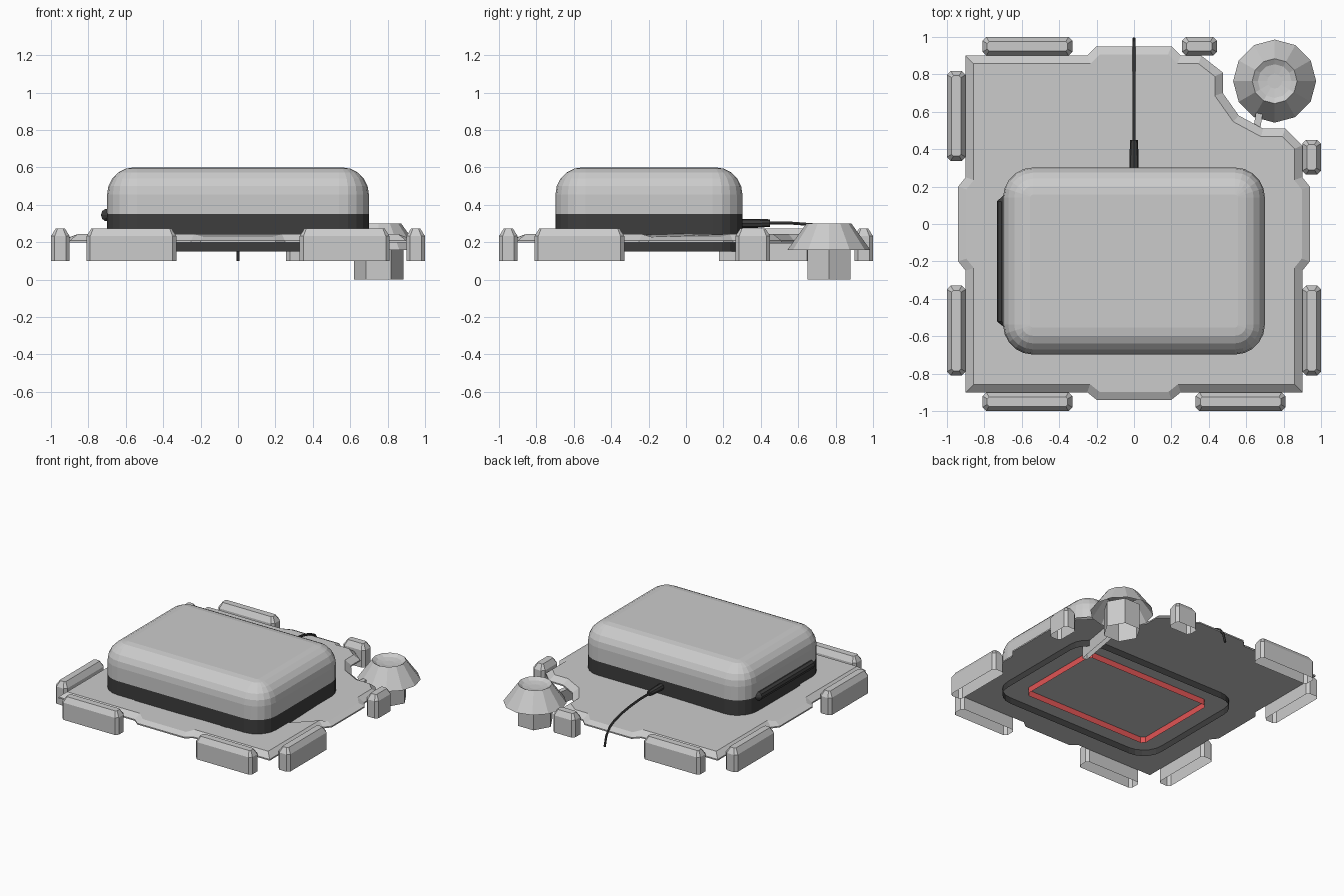
import bpy, bmesh, math
from mathutils import Vector

if "Cube" in bpy.data.objects:
    bpy.data.objects.remove(bpy.data.objects["Cube"])


def mat(name, rgb):
    m = bpy.data.materials.new(name)
    m.diffuse_color = (*rgb, 1)
    m.use_nodes = True
    m.node_tree.nodes["Principled BSDF"].inputs["Base Color"].default_value = m.diffuse_color
    return m


LIGHT = mat("light grey", (0.6, 0.6, 0.6))
DARK = mat("dark grey", (0.048, 0.048, 0.048))
RED = mat("red", (0.75, 0.09, 0.09))


def loft(name, loops, mats, rule=None, cap_start=True, cap_end=True):
    """Skin a list of equal-length point loops; rule(face) gives a material index."""
    bm = bmesh.new()
    rings = [[bm.verts.new(p) for p in lp] for lp in loops]
    n = len(rings[0])
    for a, b in zip(rings, rings[1:]):
        for i in range(n):
            j = (i + 1) % n
            bm.faces.new((a[i], a[j], b[j], b[i]))
    if cap_start:
        bm.faces.new(rings[0][::-1])
    if cap_end:
        bm.faces.new(rings[-1])
    if rule:
        for f in bm.faces:
            f.material_index = rule(f)
    me = bpy.data.meshes.new(name)
    bm.to_mesh(me)
    bm.free()
    for m in mats:
        me.materials.append(m)
    ob = bpy.data.objects.new(name, me)
    bpy.context.collection.objects.link(ob)
    return ob


def rounded(cx, cy, hx, hy, r, z, seg):
    """Rounded rectangle loop, counter-clockwise."""
    pts = []
    for k, (sx, sy) in enumerate(((1, 1), (-1, 1), (-1, -1), (1, -1))):
        for i in range(seg + 1):
            a = math.pi / 2 * (k + i / seg)
            pts.append((cx + sx * (hx - r) + r * math.cos(a),
                        cy + sy * (hy - r) + r * math.sin(a), z))
    return pts


def circle(cx, cy, r, z, n):
    return [(cx + r * math.cos(2 * math.pi * i / n),
             cy + r * math.sin(2 * math.pi * i / n), z) for i in range(n)]


def tube(name, path, n, material):
    """Tube along a path of (x, y, z, radius), running mainly along y."""
    loops = []
    for i, (x, y, z, r) in enumerate(path):
        a, b = path[max(i - 1, 0)], path[min(i + 1, len(path) - 1)]
        t = (Vector(b[:3]) - Vector(a[:3])).normalized()
        side = t.cross(Vector((0, 0, 1))).normalized()
        up = side.cross(t)
        loops.append([Vector((x, y, z)) + r * (math.cos(q) * side + math.sin(q) * up)
                      for q in (-2 * math.pi * k / n for k in range(n))][::-1])
    return loft(name, loops, [material])


# Base plate: bulged sides, notched back right corner, sloping rim
outline = [(-.9, -.9), (-.25, -.9), (-.2, -.94), (.2, -.94), (.25, -.9), (.9, -.9),
           (.9, -.25), (.94, -.2), (.94, .2), (.9, .25), (.9, .42), (.81, .51),
           (.69, .51), (.56, .58), (.475, .70), (.475, .81), (.36, .9), (.25, .9),
           (.2, .95), (-.2, .95), (-.25, .9), (-.9, .9), (-.9, .25), (-.94, .2),
           (-.94, -.2), (-.9, -.25)]


def inset(pts, d):
    out = []
    for i, p in enumerate(pts):
        p = Vector(p)
        e1 = (p - Vector(pts[i - 1])).normalized()
        e2 = (Vector(pts[(i + 1) % len(pts)]) - p).normalized()
        n1, n2 = Vector((-e1.y, e1.x)), Vector((-e2.y, e2.x))
        out.append(p + (n1 + n2) * d / (1 + n1.dot(n2)))
    return out


# The rim dips slightly at the four side bulges
rim = [(p.x, p.y, .228 if min(abs(p.x), abs(p.y)) < .22 else .243)
       for p in inset(outline, .043)]
loft("base_plate", [[(x, y, .198) for x, y in outline],
                    [(x, y, .208) for x, y in outline], rim], [LIGHT])

# Main body: rounded shell with dark lower band, open below
R = .145
profile = [(.15, 0), (.35, 0)] + [
    (.6 - R + R * math.sin(a), R * (1 - math.cos(a)))
    for a in (math.pi / 2 * i / 5 for i in range(6))]
loft("main_body", [rounded(0, -.198, .7 - d, .5 - d, .16 - d, z, 5) for z, d in profile],
     [LIGHT, DARK], lambda f: 1 if f.calc_center_median().z < .34 else 0, cap_start=False)

# Red strip standing down from the plate inside the body skirt
loft("red_underside_frame",
     [rounded(0, -.19, .535, .345, .025, z, 1) for z in (.152, .198)],
     [RED], cap_start=False, cap_end=False)

# Bumpers around the plate, open underneath: (centre x, centre y, half x, half y)
T = .05
bumpers = [(-.57, -.95, .24, T), (.57, -.95, .24, T), (-.57, .95, .24, T), (.35, .95, .093, T),
           (-.95, -.57, T, .24), (-.95, .578, T, .24), (.95, -.57, T, .24), (.95, .357, T, .093)]
for i, (cx, cy, hx, hy) in enumerate(bumpers):
    loft("bumper_%d" % (i + 1),
         [rounded(cx, cy, hx, hy, .02, .1, 1), rounded(cx, cy, hx, hy, .02, .232, 1),
          rounded(cx, cy, hx - .025, hy - .025, .01, .272, 1)],
         [LIGHT], cap_start=False)

# Corner knob: twelve sided cap with a dished top on a hollow hexagonal stem
KX, KY = .752, .764
loft("knob_cap", [circle(KX, KY, r, z, 12)
                  for r, z in ((.222, .158), (.12, .3), (.09, .282), (.04, .275))],
     [LIGHT], cap_start=False)
loft("knob_stem", [circle(KX, KY, .133, z, 6) for z in (0, .2)], [LIGHT], cap_start=False)

# Arm under the plate that carries the knob
a, b, w = Vector((.60, .18)), Vector((.68, .65)), Vector((.018, -.003))
loft("knob_arm", [[(*p, z) for p in (a - w, a + w, b + w, b - w)] for z in (.1, .195)],
     [LIGHT], cap_start=False)

# Side handle
tube("side_handle", [(-.68, -.535, .345, .022), (-.698, -.52, .345, .035),
                     (-.698, .12, .345, .035), (-.68, .14, .345, .022)], 10, DARK)

# Plug and drooping cable
tube("cable_plug", [(0, .28, .3, .025), (0, .36, .3, .025), (0, .45, .302, .02)], 8, DARK)
tube("cable", [(0, .44, .302, .009), (0, .56, .302, .009), (0, .68, .293, .009),
               (0, .79, .277, .009), (0, .87, .257, .009), (0, .93, .228, .009),
               (0, .97, .175, .009), (0, .99, .1, .009)], 6, DARK)
